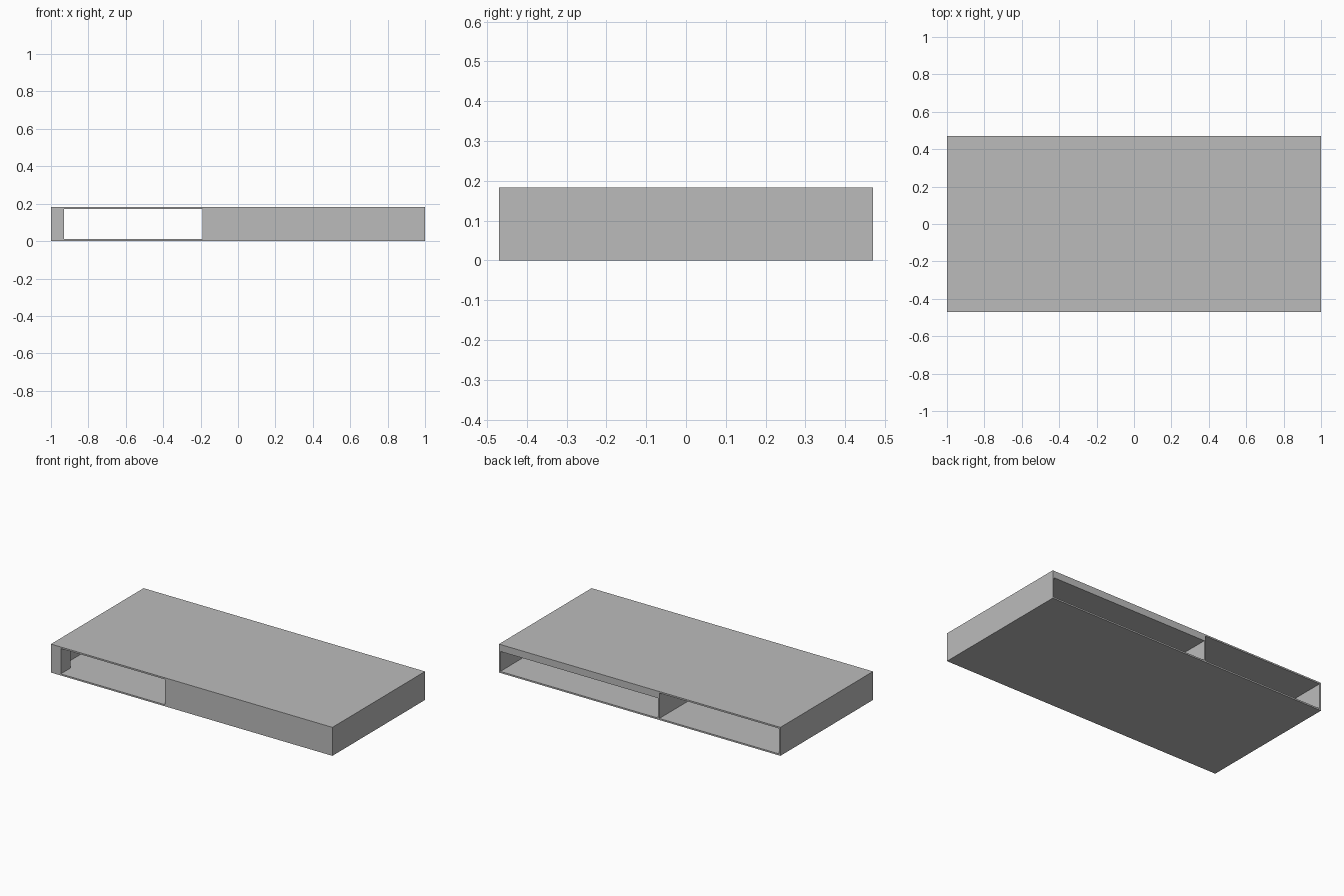
import bpy

default = bpy.data.objects.get("Cube")
if default:
    bpy.data.objects.remove(default, do_unlink=True)

# One plain grey for the whole case
grey = bpy.data.materials.new("plain grey")
grey.use_nodes = True
colour = (0.5, 0.5, 0.5, 1)
grey.diffuse_color = colour
grey.node_tree.nodes["Principled BSDF"].inputs["Base Color"].default_value = colour

CORNERS = [(x, y, z) for x in (0, 1) for y in (0, 1) for z in (0, 1)]
FACES = [(0, 1, 3, 2), (4, 6, 7, 5), (0, 4, 5, 1),
         (2, 3, 7, 6), (0, 2, 6, 4), (1, 5, 7, 3)]


def box(name, *spans):
    """Box from (low, high) spans along x, y and z."""
    mesh = bpy.data.meshes.new(name)
    verts = [[span[i] for span, i in zip(spans, c)] for c in CORNERS]
    mesh.from_pydata(verts, [], FACES)
    mesh.materials.append(grey)
    obj = bpy.data.objects.new(name, mesh)
    bpy.context.collection.objects.link(obj)


W, D, H, T = 1.0, 0.47, 0.183, 0.01     # half width, half depth, height, panel
DIVIDER = -0.13                         # face of the divider on the wide bay
LIP, LIP_DEPTH = 0.06, 0.10             # posts beside the front opening
inside = (T, H - T)
bay_left, bay_right = -W + T, DIVIDER - T

# Outer shell, open at the back
box("bottom_panel", (-W, W), (-D, D), (0, T))
box("top_panel", (-W, W), (-D, D), (H - T, H))
box("right_wall", (-W, bay_left), (-D, D), inside)
box("left_wall", (W - T, W), (-D, D), inside)
box("front_panel", (DIVIDER, W - T), (-D, -D + T), inside)

# Divider and the posts framing the front opening
box("divider", (bay_right, DIVIDER), (-D, D), inside)
box("right_front_post", (bay_left, bay_left + LIP), (-D, -D + LIP_DEPTH), inside)
box("left_front_post", (bay_right - LIP + T, bay_right), (-D, -D + LIP_DEPTH), inside)

# Lowered ceiling over the wide bay
box("lowered_ceiling", (DIVIDER, W - T), (-D + T, D), (H - 0.045, H - T))
